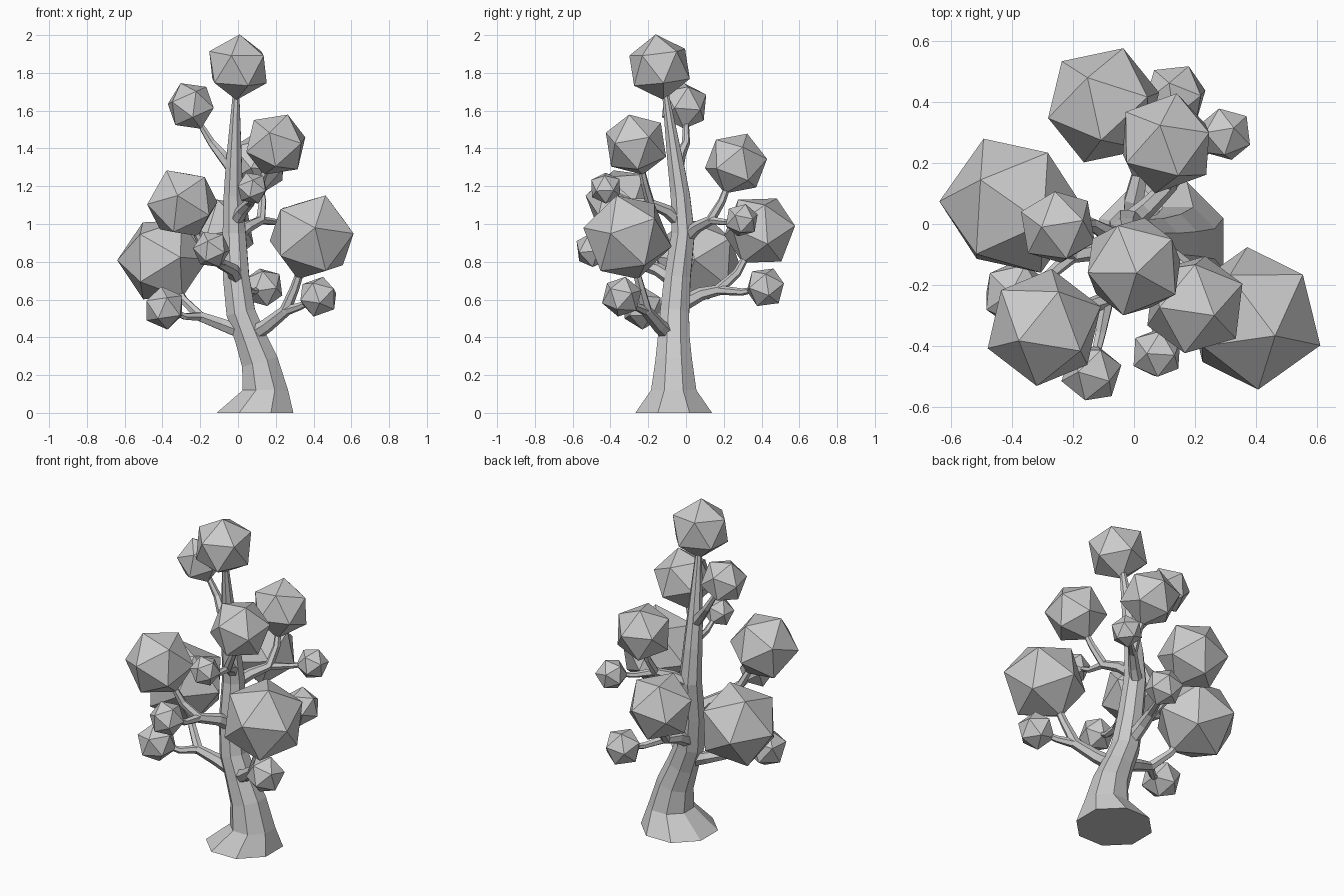
import bpy, bmesh, math
from mathutils import Vector, Matrix


def finish(name, bm):
    bmesh.ops.recalc_face_normals(bm, faces=bm.faces)
    me = bpy.data.meshes.new(name)
    bm.to_mesh(me)
    bm.free()
    ob = bpy.data.objects.new(name, me)
    bpy.context.collection.objects.link(ob)
    return ob


def limb(name, path, sides, flat_start=False):
    """Sweep a tapering polygon along (x, y, z, radius) points."""
    bm = bmesh.new()
    pts = [Vector(p[:3]) for p in path]
    rings = []
    u = None
    for i, p in enumerate(pts):
        d = (pts[min(i + 1, len(pts) - 1)] - pts[max(i - 1, 0)]).normalized()
        if flat_start and i < 2:
            d = Vector((0, 0, 1))
        ref = u if u else (Vector((1, 0, 0)) if abs(d.x) < 0.8 else Vector((0, 0, 1)))
        u = (ref - d * ref.dot(d)).normalized()
        v = d.cross(u)
        ring = []
        for k in range(sides):
            a = math.tau * (k + 0.5) / sides
            ring.append(bm.verts.new(p + (u * math.cos(a) + v * math.sin(a)) * path[i][3]))
        rings.append(ring)
    for a, b in zip(rings, rings[1:]):
        for k in range(sides):
            n = (k + 1) % sides
            bm.faces.new((a[k], a[n], b[n], b[k]))
    bm.faces.new(rings[0][::-1])
    bm.faces.new(rings[-1])
    return finish(name, bm)


def ball(name, centre, radius, pole, roll):
    """Icosahedral leaf clump with one corner along pole."""
    rot = Vector(pole).to_track_quat('Z', 'Y').to_matrix().to_4x4()
    bm = bmesh.new()
    bmesh.ops.create_icosphere(
        bm, subdivisions=1, radius=radius,
        matrix=Matrix.Translation(centre) @ rot @ Matrix.Rotation(roll, 4, 'Z'))
    return finish(name, bm)


# Trunk, flared at the foot and leaning back to a thin tip
limb("trunk", [(0.09, -0.065, 0, 0.22), (0.145, -0.065, 0.12, 0.13),
               (0.115, -0.065, 0.27, 0.105), (0.065, -0.065, 0.4, 0.09),
               (0.015, -0.06, 0.53, 0.083), (-0.01, -0.045, 0.72, 0.075),
               (-0.02, -0.015, 0.95, 0.066), (-0.025, -0.03, 1.15, 0.055),
               (-0.022, -0.055, 1.32, 0.046), (-0.01, -0.11, 1.7, 0.018)], 8, True)

# Top clump and its single side branch
ball("leaves_top", (0.0, -0.14, 1.83), 0.175, (0.05, -0.12, 1), 0.3)
limb("branch_top", [(-0.02, -0.05, 1.28, 0.035), (-0.09, -0.03, 1.37, 0.03),
                    (-0.14, 0.0, 1.43, 0.022), (-0.22, 0.0, 1.56, 0.014)], 6)
ball("leaves_top_side", (-0.25, -0.01, 1.625), 0.132, (-0.4, 0, 0.9), 0.5)

# Forked branches: root and fork points, then two clumps (centre, radius, elbow)
forks = [
    ("right", (0.05, -0.07, 0.40), (0.15, -0.14, 0.46), (0.25, -0.21, 0.54), 0.045,
     ((0.39, -0.31, 0.93), 0.24, (0.3, -0.24, 0.66)),
     ((0.425, -0.34, 0.615), 0.11, (0.33, -0.27, 0.565))),
    ("left", (0.04, -0.07, 0.42), (-0.09, -0.08, 0.47), (-0.2, -0.1, 0.51), 0.042,
     ((-0.40, 0.06, 0.81), 0.24, (-0.29, -0.03, 0.6)),
     ((-0.39, -0.23, 0.555), 0.115, (-0.28, -0.17, 0.51))),
    ("front", (0.0, -0.06, 0.70), (-0.03, -0.15, 0.76), (-0.09, -0.25, 0.79), 0.042,
     ((-0.295, -0.34, 1.11), 0.198, (-0.18, -0.28, 0.87)),
     ((-0.14, -0.49, 0.865), 0.102, (-0.11, -0.36, 0.80))),
    ("back", (0.0, -0.03, 0.57), (0.0, 0.08, 0.63), (0.02, 0.17, 0.65), 0.042,
     ((-0.10, 0.39, 0.965), 0.2, (-0.03, 0.27, 0.74)),
     ((0.135, 0.42, 0.665), 0.11, (0.08, 0.3, 0.64))),
    ("upper_back", (-0.02, 0.0, 0.93), (0.05, 0.06, 0.985), (0.12, 0.13, 1.02), 0.038,
     ((0.105, 0.265, 1.32), 0.17, (0.13, 0.19, 1.12)),
     ((0.30, 0.295, 1.02), 0.092, (0.2, 0.21, 1.01))),
    ("upper_front", (-0.02, -0.02, 1.0), (0.02, -0.1, 1.07), (0.06, -0.19, 1.11), 0.038,
     ((0.20, -0.265, 1.42), 0.175, (0.12, -0.22, 1.22)),
     ((0.075, -0.425, 1.19), 0.088, (0.07, -0.3, 1.12))),
]
for i, (name, root, mid, fork, r, big, small) in enumerate(forks):
    limb("branch_" + name, [(*root, r), (*mid, r * 0.85), (*fork, r * 0.7),
                            (*big[2], r * 0.55), (*big[0], r * 0.3)], 6)
    limb("twig_" + name, [(*mid, r * 0.5), (*fork, r * 0.62),
                          (*small[2], r * 0.45), (*small[0], r * 0.3)], 6)
    for label, (c, rad, elbow) in (("large", big), ("small", small)):
        ball(f"leaves_{name}_{label}", c, rad, Vector(c) - Vector(elbow), 0.4 * i)
